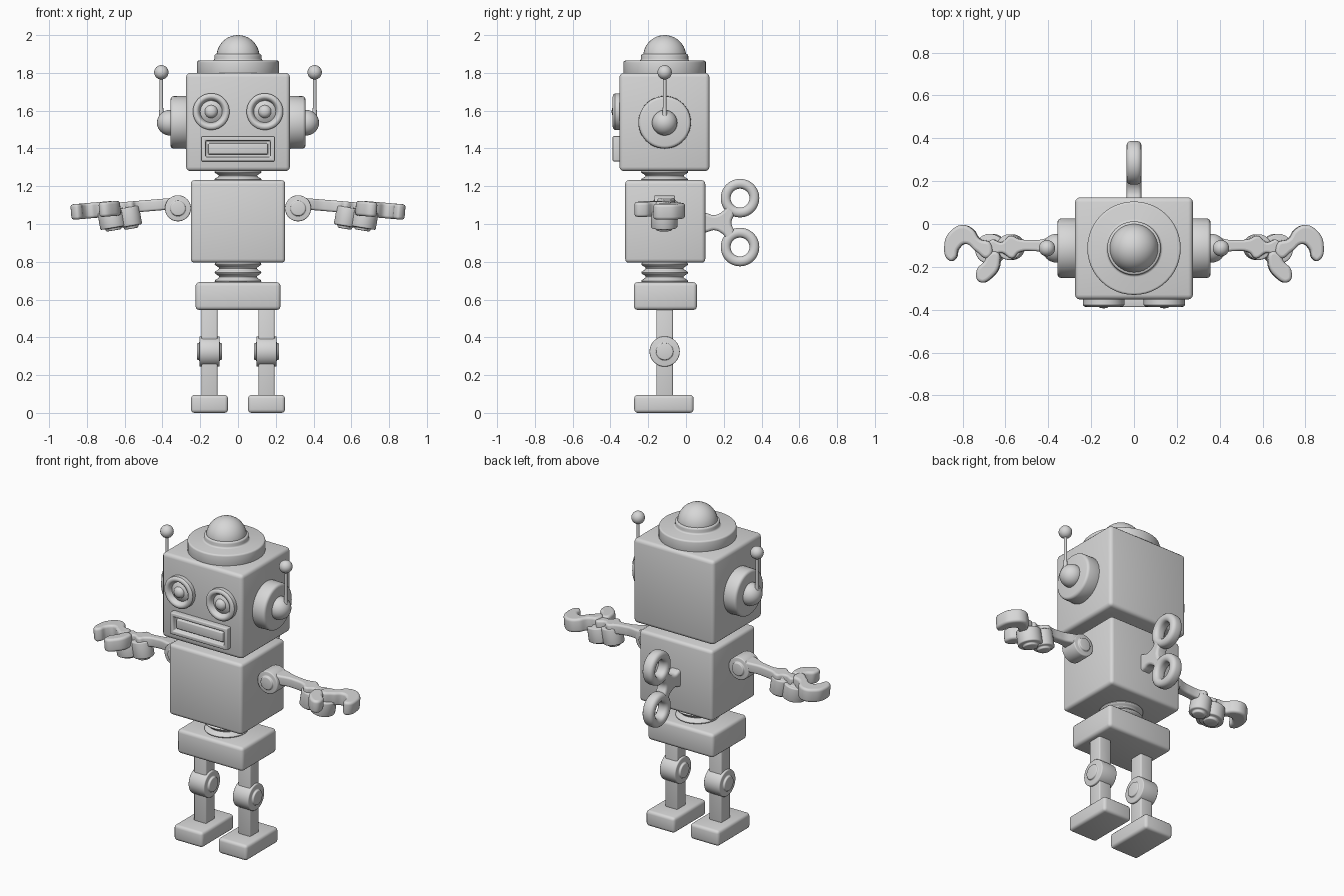
import bpy, bmesh, math
from mathutils import Vector, Matrix

cube = bpy.data.objects.get("Cube")
if cube:
    bpy.data.objects.remove(cube)

# Single painted metal colour
GREY = (0.68, 0.68, 0.68, 1)
metal = bpy.data.materials.new("light_grey_metal")
metal.use_nodes = True
metal.diffuse_color = GREY
metal.node_tree.nodes["Principled BSDF"].inputs["Base Color"].default_value = GREY

CY = -0.113          # shared centre line of the figure in y
parts = []


def finish(name, data, bevel=0.0, segments=3):
    ob = bpy.data.objects.new(name, data)
    bpy.context.collection.objects.link(ob)
    data.materials.append(metal)
    if bevel:
        mod = ob.modifiers.new("rounding", "BEVEL")
        mod.width, mod.segments = bevel, segments
        mod.limit_method = "ANGLE"
        mod.angle_limit = math.radians(35)
    parts.append(ob)
    return ob


def from_bmesh(name, bm, bevel=0.0):
    bmesh.ops.recalc_face_normals(bm, faces=bm.faces)
    me = bpy.data.meshes.new(name)
    bm.to_mesh(me)
    bm.free()
    return finish(name, me, bevel)


def box_mesh(x, y, z):
    """Box from its (min, max) range on each axis."""
    bm = bmesh.new()
    bmesh.ops.create_cube(bm, size=1)
    for v in bm.verts:
        v.co = [r[0] if c < 0 else r[1] for c, r in zip(v.co, (x, y, z))]
    return bm


def box(name, x, y, z, bevel=0.02):
    return from_bmesh(name, box_mesh(x, y, z), bevel)


def lathe(name, profile, loc, axis=(0, 0, 1), bevel=0.0, steps=48):
    """Spin (radius, height) points around an axis through loc."""
    bm = bmesh.new()
    vs = [bm.verts.new((r, 0, h)) for r, h in profile]
    es = [bm.edges.new(pair) for pair in zip(vs, vs[1:])]
    bmesh.ops.spin(bm, geom=vs + es, cent=(0, 0, 0), axis=(0, 0, 1),
                   angle=2 * math.pi, steps=steps)
    bmesh.ops.remove_doubles(bm, verts=bm.verts, dist=1e-4)
    turn = Vector(axis).to_track_quat("Z", "Y").to_matrix().to_4x4()
    bm.transform(Matrix.Translation(loc) @ turn)
    return from_bmesh(name, bm, bevel)


def ball(name, loc, radius):
    bm = bmesh.new()
    bmesh.ops.create_uvsphere(bm, u_segments=32, v_segments=20, radius=radius,
                              matrix=Matrix.Translation(loc))
    return from_bmesh(name, bm)


def joint(name, loc, axis, radius, half, boss, lift):
    """Disc with a raised round cap on both faces."""
    side = [(0, half + lift), (boss, half + lift), (boss, half), (radius, half)]
    return lathe(name, side + [(r, -h) for r, h in reversed(side)], loc, axis, 0.01)


def coil(name, z0, z1, radius, rings):
    n = rings * 10
    pts = [(radius - 0.012 * math.cos(2 * math.pi * rings * i / n),
            z0 + (z1 - z0) * i / n) for i in range(n + 1)]
    return lathe(name, [(0, z0)] + pts + [(0, z1)], (0, CY, 0))


def slab(name, outline, half, matrix, round_=0.015, smooth=True):
    """Rounded plate from a closed outline."""
    cu = bpy.data.curves.new(name, "CURVE")
    cu.dimensions, cu.fill_mode = "2D", "BOTH"
    cu.extrude, cu.bevel_depth = half - round_, round_
    cu.offset, cu.bevel_resolution, cu.resolution_u = -round_, 3, 8
    sp = cu.splines.new("BEZIER")
    sp.bezier_points.add(len(outline) - 1)
    for p, co in zip(sp.bezier_points, outline):
        p.co = (*co, 0)
        p.handle_left_type = p.handle_right_type = "AUTO" if smooth else "VECTOR"
    sp.use_cyclic_u = True
    ob = finish(name, cu)
    ob.matrix_world = matrix
    return ob


# Torso stack
box("head", (-0.275, 0.275), (-0.352, 0.124), (1.28, 1.80), 0.022)
box("body", (-0.25, 0.25), (-0.322, 0.102), (0.795, 1.232), 0.02)
box("hips", (-0.225, 0.225), (-0.276, 0.058), (0.545, 0.692), 0.02)
coil("neck", 1.215, 1.295, 0.113, 2)
coil("waist", 0.675, 0.81, 0.112, 3)

# Cap with a domed lamp
lathe("hat_brim", [(0, 1.79), (0.218, 1.79), (0.218, 1.865), (0.125, 1.865),
                   (0.125, 1.90), (0, 1.90)], (0, CY, 0), bevel=0.01)
ball("hat_dome", (0, CY, 1.886), 0.114)

# Mouth: recessed frame with a raised bar inside
bm = box_mesh((-0.195, 0.195), (-0.388, -0.34), (1.332, 1.465))
lip = min(bm.faces, key=lambda f: f.calc_center_median().y)
for inset, push in ((0.032, 0), (0.004, -0.025), (0.015, 0), (0.003, 0.015)):
    bmesh.ops.inset_region(bm, faces=[lip], thickness=inset, depth=push)
from_bmesh("mouth", bm, 0.007)

# Wind-up key on the back
for label, z in (("upper", 1.137), ("lower", 0.878)):
    lathe(label + "_key_ring", [(0.05, -0.035), (0.102, -0.035), (0.102, 0.035),
                                (0.05, 0.035), (0.05, -0.035)],
          (0, 0.286, z), (1, 0, 0), 0.022)
half_web = [(0.08, 0.056), (0.11, 0.05), (0.15, 0.04), (0.195, 0.06),
            (0.225, 0.09), (0.255, 0.06)]
web = half_web + [(0.24, 0)] + [(y, -z) for y, z in reversed(half_web)]
upright = Matrix(((0, 0, 1, 0), (1, 0, 0, 0), (0, 1, 0, 1.007), (0, 0, 0, 1)))
slab("key_stem", web, 0.034, upright)

# Hand outlines for the +x side, seen from above
finger = [(0.66, -0.09), (0.71, -0.07), (0.743, -0.025), (0.79, -0.005),
          (0.84, -0.028), (0.873, -0.09), (0.848, -0.172), (0.822, -0.16),
          (0.808, -0.117), (0.776, -0.093), (0.73, -0.126), (0.67, -0.158)]
thumb = [(0.67, -0.14), (0.69, -0.175), (0.724, -0.215), (0.712, -0.27),
         (0.648, -0.243), (0.617, -0.178), (0.63, -0.13)]
forearm = [(0.33, -0.072), (0.45, -0.075), (0.53, -0.07), (0.57, -0.055), (0.61, -0.085),
           (0.66, -0.075), (0.67, -0.15), (0.61, -0.135), (0.56, -0.16),
           (0.53, -0.133), (0.45, -0.127), (0.33, -0.14)]

for side, s in (("left", 1), ("right", -1)):
    # Eye with raised rim and pupil
    lathe(side + "_eye", [(0.097, -0.01), (0.097, 0.03), (0.09, 0.038), (0.08, 0.041),
                          (0.07, 0.037), (0.063, 0.025), (0.058, 0.012), (0.048, 0.018),
                          (0.034, 0.024), (0.029, 0.036), (0.016, 0.045), (0, 0.047)],
          (s * 0.142, -0.347, 1.595), (0, -1, 0))

    # Ear and antenna
    lathe(side + "_ear", [(0, 0), (0.14, 0), (0.138, 0.095), (0, 0.095)],
          (s * 0.262, CY, 1.538), (s, 0, 0), 0.015)
    ball(side + "_ear_knob", (s * 0.362, CY, 1.536), 0.067)
    lathe(side + "_antenna_rod", [(0, 1.55), (0.015, 1.55), (0.009, 1.63),
                                  (0.009, 1.79), (0, 1.79)],
          (s * 0.406, CY, 0), steps=16)
    ball(side + "_antenna_tip", (s * 0.406, CY, 1.803), 0.038)

    # Arm sloping gently down and outwards from the shoulder
    joint(side + "_shoulder", (s * 0.318, CY, 1.083), (0, 1, 0), 0.069, 0.055, 0.04, 0.013)
    slope = Matrix(((s, 0, 0, 0), (0, 1, 0, 0),
                    (-0.17, 0, 1, 1.083 + 0.17 * 0.318), (0, 0, 0, 1)))
    tilt = (s * 0.17, 0, 1)
    slab(side + "_forearm", forearm, 0.03, slope, 0.012)
    joint(side + "_elbow", (s * 0.575, -0.108, 1.039), tilt, 0.06, 0.05, 0.038, 0.015)
    joint(side + "_wrist", (s * 0.667, -0.116, 1.024), tilt, 0.07, 0.045, 0.042, 0.014)
    slab(side + "_finger", finger, 0.041, slope)
    slab(side + "_thumb", thumb, 0.039, slope)

    # Leg with a round knee and block foot
    cx = s * 0.151
    box(side + "_leg", (cx - 0.042, cx + 0.042), (CY - 0.044, CY + 0.044), (0.08, 0.56), 0.008)
    joint(side + "_knee", (cx, CY, 0.325), (1, 0, 0), 0.08, 0.054, 0.045, 0.012)
    box(side + "_foot", (cx - 0.098, cx + 0.098), (-0.274, 0.04), (0, 0.095), 0.018)

# Bake modifiers and curves, then shade
bpy.ops.object.select_all(action="DESELECT")
for ob in parts:
    ob.select_set(True)
bpy.context.view_layer.objects.active = parts[0]
bpy.ops.object.convert(target="MESH")
bpy.ops.object.shade_smooth_by_angle(angle=math.radians(40))
